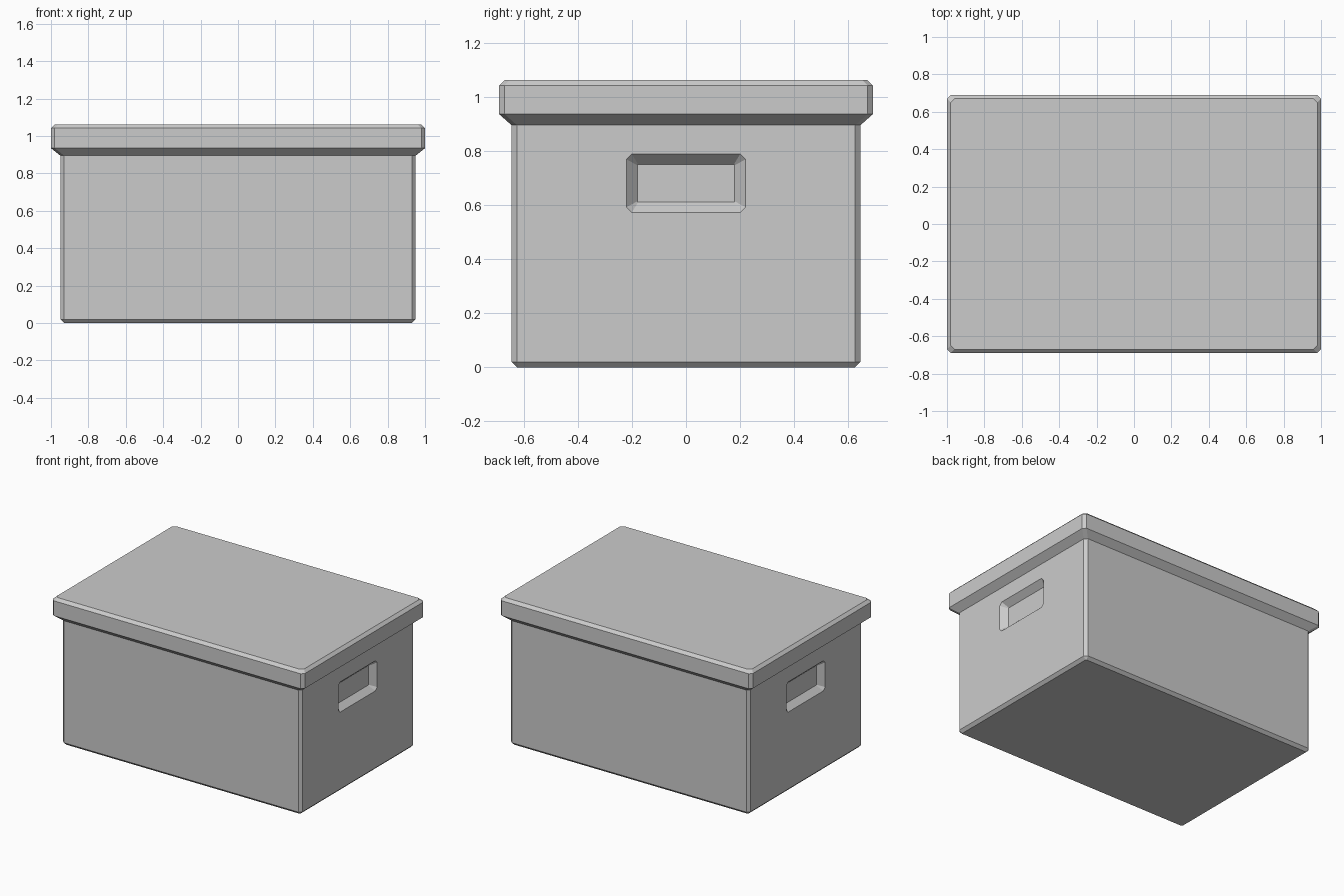
import bpy, bmesh

if "Cube" in bpy.data.objects:
    bpy.data.objects.remove(bpy.data.objects["Cube"])


def octagon(a, b, c):
    # rectangle of half sizes a, b with corners cut by c
    return [(a, -b + c), (a, b - c), (a - c, b), (-a + c, b),
            (-a, b - c), (-a, -b + c), (-a + c, -b), (a - c, -b)]


def loft(bm, rings):
    # skin consecutive rings; returns the created faces layer by layer
    layers = []
    for lo, hi in zip(rings, rings[1:]):
        n = len(lo)
        layers.append([bm.faces.new((lo[i], lo[(i + 1) % n], hi[(i + 1) % n], hi[i]))
                       for i in range(n)])
    return layers


def ring(bm, a, b, c, z):
    return [bm.verts.new((x, y, z)) for x, y in octagon(a, b, c)]


def finish(bm, name):
    bmesh.ops.recalc_face_normals(bm, faces=bm.faces[:])
    me = bpy.data.meshes.new(name)
    bm.to_mesh(me)
    bm.free()
    ob = bpy.data.objects.new(name, me)
    bpy.context.collection.objects.link(ob)


# Box body, open under the lid
bm = bmesh.new()
rings = [ring(bm, 0.93, 0.625, 0.006, 0),
         ring(bm, 0.95, 0.645, 0.02, 0.02),
         ring(bm, 0.95, 0.645, 0.02, 0.895)]
walls = loft(bm, rings)[1]
bm.faces.new(rings[0][::-1])

# Recessed hand grips in both end walls
for wall, s in ((walls[0], 1), (walls[4], -1)):
    edges = list(wall.edges)
    bmesh.ops.delete(bm, geom=[wall], context='FACES_ONLY')
    outer = [bm.verts.new((s * 0.95, s * y, 0.68 + z)) for y, z in octagon(0.22, 0.108, 0.02)]
    inner = [bm.verts.new((s * 0.908, s * y, 0.68 + z)) for y, z in octagon(0.18, 0.07, 0.003)]
    loft(bm, [outer, inner])
    bm.faces.new(inner)
    edges += [bm.edges.get((outer[i - 1], outer[i])) for i in range(8)]
    bmesh.ops.triangle_fill(bm, edges=edges, use_beauty=True, use_dissolve=False,
                            normal=(s, 0, 0))
finish(bm, "box_body")

# Lid with sloped underside and bevelled top edge
bm = bmesh.new()
rings = [ring(bm, 0.95, 0.645, 0.02, 0.895),
         ring(bm, 1.0, 0.69, 0.02, 0.935),
         ring(bm, 1.0, 0.69, 0.02, 1.042),
         ring(bm, 0.98, 0.67, 0.02, 1.062)]
loft(bm, rings)
bm.faces.new(rings[-1])
finish(bm, "lid")
